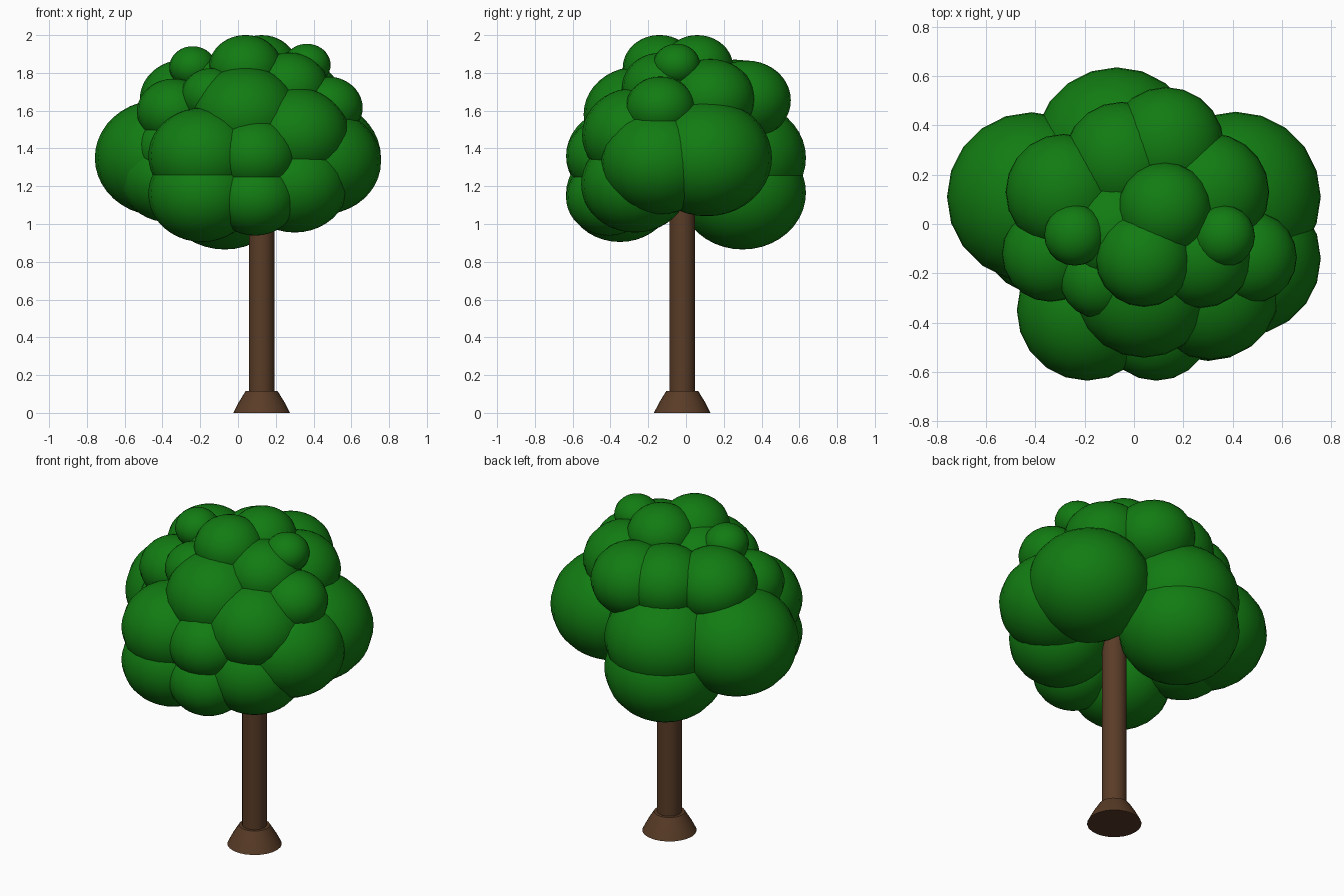
import bpy, bmesh, math

if "Cube" in bpy.data.objects:
    bpy.data.objects.remove(bpy.data.objects["Cube"])

def material(name, rgb):
    m = bpy.data.materials.new(name)
    m.diffuse_color = (*rgb, 1)
    m.use_nodes = True
    m.node_tree.nodes["Principled BSDF"].inputs["Base Color"].default_value = m.diffuse_color
    return m

BARK = material("bark", (0.10, 0.045, 0.02))
LEAF = material("leaf", (0.006, 0.20, 0.006))

def finish(bm, name, mat):
    me = bpy.data.meshes.new(name)
    bm.to_mesh(me)
    bm.free()
    ob = bpy.data.objects.new(name, me)
    bpy.context.collection.objects.link(ob)
    me.materials.append(mat)
    bpy.ops.object.select_all(action='DESELECT')
    ob.select_set(True)
    bpy.context.view_layer.objects.active = ob
    bpy.ops.object.shade_smooth_by_angle(angle=math.radians(40))
    return ob

def lathe(name, profile, loc, mat, n=24):
    """Closed solid of revolution from (radius, height) points."""
    bm = bmesh.new()
    rings = [[bm.verts.new((r * math.cos(2 * math.pi * i / n),
                            r * math.sin(2 * math.pi * i / n), z))
              for i in range(n)] for r, z in profile]
    for a, b in zip(rings, rings[1:]):
        for i in range(n):
            j = (i + 1) % n
            bm.faces.new((a[i], a[j], b[j], b[i]))
    bm.faces.new(rings[0][::-1])
    bm.faces.new(rings[-1])
    ob = finish(bm, name, mat)
    ob.location = loc
    return ob

def puff(name, x, y, z, r):
    """Slightly flattened ball of leaves."""
    bm = bmesh.new()
    bmesh.ops.create_uvsphere(bm, u_segments=20, v_segments=20, radius=r)
    ob = finish(bm, name, LEAF)
    ob.location = (x, y, z)
    ob.scale.z = 0.895

# Trunk and flared root
lathe("trunk", [(0.068, 0.05), (0.068, 1.35)], (0.125, -0.02, 0), BARK)
lathe("root_flare", [(0.15, 0), (0.122, 0.055), (0.085, 0.115)],
      (0.125, -0.02, 0), BARK)

# Large lower crown: x, y, z, radius
lower = [
    (-0.415, 0.11, 1.35, 0.343), (0.412, 0.11, 1.35, 0.345),
    (-0.07, 0.30, 1.165, 0.335), (-0.07, 0.30, 1.35, 0.335),
    (-0.19, -0.35, 1.16, 0.285), (-0.19, -0.35, 1.36, 0.285),
    (0.09, -0.41, 1.14, 0.225), (0.09, -0.41, 1.36, 0.225),
    (0.30, -0.27, 1.21, 0.285), (0.31, -0.27, 1.47, 0.28),
    (0.445, -0.14, 1.33, 0.312), (-0.34, -0.11, 1.40, 0.20),
    (-0.36, -0.02, 1.25, 0.27),
]
# Middle crown
middle = [
    (0.04, -0.26, 1.58, 0.282), (-0.285, 0.13, 1.66, 0.235),
    (0.31, 0.13, 1.66, 0.238), (0.13, 0.32, 1.655, 0.235),
    (-0.05, 0.26, 1.66, 0.235), (-0.34, -0.12, 1.595, 0.195),
    (0.475, -0.135, 1.615, 0.185), (0.27, -0.13, 1.72, 0.21),
    (-0.14, -0.22, 1.68, 0.162), (-0.07, -0.03, 1.70, 0.22),
]
# Top crown
top = [
    (0.04, -0.14, 1.826, 0.195), (0.125, 0.06, 1.83, 0.19),
    (-0.24, -0.045, 1.83, 0.124), (0.365, -0.05, 1.842, 0.125),
]
for layer, puffs in (("lower", lower), ("middle", middle), ("top", top)):
    for i, p in enumerate(puffs, 1):
        puff(f"{layer}_foliage_{i}", *p)
